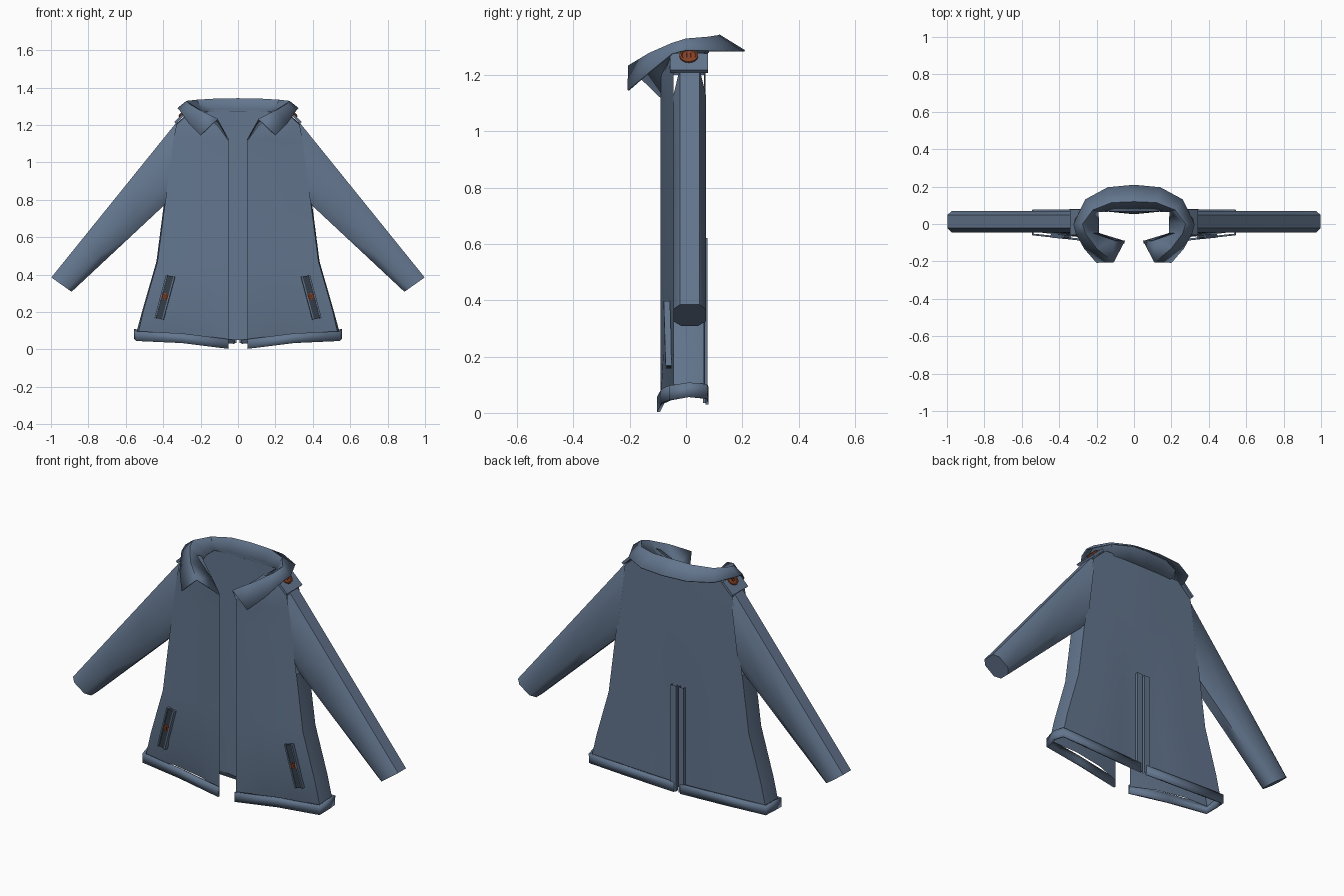
import bpy, bmesh, math
from mathutils import Vector, Matrix

if "Cube" in bpy.data.objects:
    bpy.data.objects.remove(bpy.data.objects["Cube"])


def material(name, rgb):
    m = bpy.data.materials.new(name)
    m.diffuse_color = (*rgb, 1)
    m.use_nodes = True
    m.node_tree.nodes["Principled BSDF"].inputs["Base Color"].default_value = m.diffuse_color
    return m


FABRIC = material("blue_grey_fabric", (0.125, 0.18, 0.27))
DARK = material("dark_pocket_fabric", (0.035, 0.048, 0.065))
BUTTON = material("rust_button", (0.24, 0.055, 0.02))
THREAD = material("dark_thread", (0.05, 0.014, 0.008))


def finish(bm, name, mat, thick=0, angle=40, recalc=True):
    """Turn a right-half bmesh into a mirrored, shaded object."""
    bmesh.ops.remove_doubles(bm, verts=bm.verts, dist=0.0005)
    if recalc:
        bmesh.ops.recalc_face_normals(bm, faces=bm.faces)
    me = bpy.data.meshes.new(name)
    bm.to_mesh(me)
    bm.free()
    ob = bpy.data.objects.new(name, me)
    bpy.context.collection.objects.link(ob)
    me.materials.append(mat)
    bpy.ops.object.select_all(action='DESELECT')
    ob.select_set(True)
    bpy.context.view_layer.objects.active = ob
    bpy.ops.object.shade_smooth_by_angle(angle=math.radians(angle))
    if thick:
        s = ob.modifiers.new("thickness", 'SOLIDIFY')
        s.thickness = thick
        s.offset = 0
    mir = ob.modifiers.new("mirror", 'MIRROR')
    mir.use_clip = True
    return ob


def loft(bm, rows, closed=False):
    """Bridge rows of points with quads; returns the vertex rows."""
    vr = [[bm.verts.new(p) for p in r] for r in rows]
    for a, b in zip(vr, vr[1:]):
        n = len(a)
        for i in range(n if closed else n - 1):
            j = (i + 1) % n
            bm.faces.new((a[i], a[j], b[j], b[i]))
    return vr


def box(bm, centre, size, rot):
    bmesh.ops.create_cube(bm, size=1, matrix=Matrix.Translation(centre) @ rot.to_4x4()
                          @ Matrix.Diagonal((*size, 1)))


# body: height, inner edge of the opening, outer edge
ROWS = [(0.08, 0.05, 0.535), (0.21, 0.05, 0.505), (0.47, 0.05, 0.43), (0.78, 0.05, 0.39),
        (1.0, 0.05, 0.36), (1.12, 0.05, 0.345), (1.2, 0.095, 0.33), (1.28, 0.19, 0.245)]
COLS = [0, 0.3, 0.65, 1]
front, back, side = [], [], []
for k, (z, xi, xo) in enumerate(ROWS):
    f, b = [], []
    for c in COLS:
        x = xi + (xo - xi) * c
        y = -0.09 + 0.045 * c ** 1.3
        if k == 7:
            y = -0.048
        if k == 0 and 0 < c < 1:
            y += 0.035                       # front tucks in above the hem
        f.append((x, y, z - (0.04 * (1 - c) if k == 0 else 0)))
        yb = 0.07 - 0.006 * c
        if k < 3 and c == 0:
            yb -= 0.018                      # valley along the back vent
        b.append((xo * c, yb, z - (0.03 * (1 - c) if k == 0 else 0)))
    front.append(f)
    back.append(b)
    side.append([f[-1], (xo + 0.006, 0.01, z + (0.02 if k == 0 else 0)), b[-1]])
bm = bmesh.new()
loft(bm, front)
loft(bm, back)
loft(bm, side[:4])
loft(bm, side[6:])
finish(bm, "coat_body", FABRIC)

# sleeves: flattened eight-sided tubes with a slanted cuff
SECTION = [(1, -.3), (1, .3), (.78, .5), (.22, .5), (0, .25), (0, -.25), (.22, -.5), (.78, -.5)]
bm = bmesh.new()
rings = []
for t in (-0.03, 0.33, 0.67, 1):
    up = Vector((0.34, 0, 1.2)).lerp(Vector((0.998, 0, 0.385)), t)
    low = Vector((0.39, 0, 0.775)).lerp(Vector((0.89, 0, 0.308)), t)
    rings.append([low.lerp(up, s) + Vector((0, 0.013 + 0.115 * w, 0)) for s, w in SECTION])
v = loft(bm, rings, closed=True)
bm.faces.new(v[-1])
finish(bm, "sleeves", FABRIC, angle=50)

# collar: neckline, fold line and outer edge, from centre back to front tip
neck = [(0, .07, 1.27), (.10, .07, 1.27), (.19, .065, 1.27), (.19, 0, 1.27),
        (.19, -.05, 1.25), (.11, -.078, 1.2), (.05, -.09, 1.12)]
fold = [(0, .12, 1.34), (.12, .115, 1.338), (.22, .075, 1.332), (.275, 0, 1.326),
        (.26, -.05, 1.31), (.2, -.13, 1.275), (.11, -.205, 1.23)]
outer = [(0, .208, 1.285), (.14, .195, 1.285), (.26, .13, 1.285), (.322, 0, 1.288),
         (.31, -.05, 1.275), (.265, -.13, 1.21), (.2, -.205, 1.145)]
bm = bmesh.new()
loft(bm, [neck, fold, outer])
finish(bm, "collar", FABRIC, thick=0.006, angle=45)

# hem band running from the front edge round to the back vent
hem = [(.05, -.098, 0.003), (.3, -.082, .034), (.54, -.056, .045), (.55, .01, .056),
       (.54, .072, .05), (.3, .074, .04), (.02, .074, .03)]
bm = bmesh.new()
loft(bm, [hem, [(x, y, z + 0.052) for x, y, z in hem]])
finish(bm, "hem_band", FABRIC, thick=0.011, angle=30)

# back vent: two narrow edging strips with a slit between them
bm = bmesh.new()
loft(bm, [[(.008, .06, z), (.008, .077, z), (.04, .077, z), (.04, .06, z)]
          for z in (0.035, 0.62)])
finish(bm, "vent_edging", FABRIC, angle=30)

# pocket welts and dark pocket slits, slanted on the lower front
slant = Matrix.Rotation(math.radians(15), 3, 'Y').inverted()
lean = Matrix.Rotation(math.radians(6), 3, 'Z')
bm = bmesh.new()
box(bm, (0.391, -0.063, 0.278), (0.036, 0.014, 0.235), lean @ slant)
finish(bm, "pocket_slit", DARK, angle=30)
bm = bmesh.new()
for dx in (-0.02, 0.02):
    box(bm, (0.391 + dx, -0.065, 0.278 + dx * 0.2), (0.008, 0.022, 0.238), lean @ slant)
finish(bm, "pocket_welt", FABRIC, angle=30)

# shoulder straps lying on the slope of the shoulder
normal = Vector((0.7, 0, 0.714))
tilt = normal.to_track_quat('Z', 'Y').to_matrix()
bm = bmesh.new()
box(bm, Vector((0.302, 0.01, 1.237)) + normal * 0.006, (0.135, 0.085, 0.014), tilt)
finish(bm, "shoulder_strap", FABRIC, angle=30)


def button(name, centre, direction, radius):
    """Round button with a raised rim and two stitches."""
    rot = direction.to_track_quat('Z', 'Y').to_matrix()
    place = Matrix.Translation(centre) @ rot.to_4x4()
    bm = bmesh.new()
    profile = [(1, 0), (1, .2), (.8, .25), (.72, .16), (0.001, .16)]
    loft(bm, [[place @ Vector((r * radius * math.cos(a), r * radius * math.sin(a), h * radius))
               for a in [i * math.tau / 16 for i in range(16)]] for r, h in profile], closed=True)
    finish(bm, name, BUTTON, angle=35)
    bm = bmesh.new()
    for s in (-0.22, 0.22):
        box(bm, place @ Vector((s * radius, 0, 0.18 * radius)),
            (0.16 * radius, 0.75 * radius, 0.1 * radius), rot)
    finish(bm, name + "_stitches", THREAD, angle=30)


button("shoulder_button", Vector((0.283, 0.01, 1.257)) + normal * 0.012, normal, 0.033)
button("pocket_button", Vector((0.391, -0.07, 0.283)), Vector((0.08, -1, 0)), 0.018)
